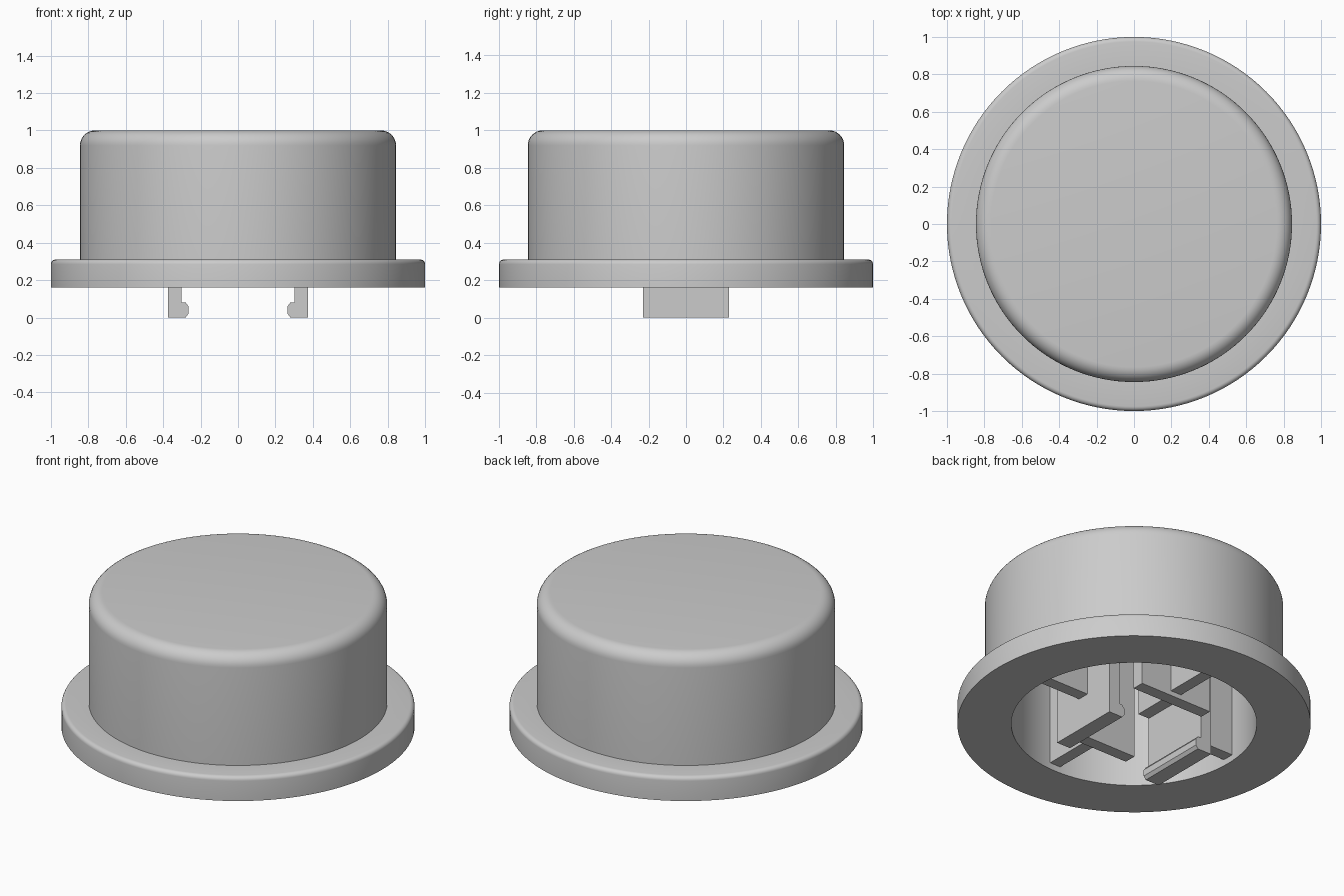
import bpy, bmesh, math

old = bpy.data.objects.get("Cube")
if old:
    bpy.data.objects.remove(old)

grey = bpy.data.materials.new("plain_grey")
grey.use_nodes = True
grey.diffuse_color = (0.6, 0.6, 0.6, 1)
grey.node_tree.nodes["Principled BSDF"].inputs["Base Color"].default_value = (0.6, 0.6, 0.6, 1)


def finish(name, bm):
    bmesh.ops.recalc_face_normals(bm, faces=bm.faces)
    mesh = bpy.data.meshes.new(name)
    bm.to_mesh(mesh)
    bm.free()
    obj = bpy.data.objects.new(name, mesh)
    mesh.materials.append(grey)
    bpy.context.collection.objects.link(obj)
    return obj


def lathe(name, profile, steps=128):
    bm = bmesh.new()
    verts = [bm.verts.new((r, 0, z)) for r, z in profile]
    edges = [bm.edges.new(pair) for pair in zip(verts, verts[1:])]
    bmesh.ops.spin(bm, geom=verts + edges, cent=(0, 0, 0), axis=(0, 0, 1),
                   angle=2 * math.pi, steps=steps)
    bmesh.ops.remove_doubles(bm, verts=bm.verts, dist=0.0005)
    return finish(name, bm)


def box(name, x0, x1, y0, y1, z0, z1):
    bm = bmesh.new()
    bmesh.ops.create_cube(bm, size=1)
    for v in bm.verts:
        v.co = (x1 if v.co.x > 0 else x0, y1 if v.co.y > 0 else y0, z1 if v.co.z > 0 else z0)
    return finish(name, bm)


def extrude_y(name, outline, half):
    bm = bmesh.new()
    face = bm.faces.new([bm.verts.new((x, -half, z)) for x, z in outline])
    out = bmesh.ops.extrude_face_region(bm, geom=[face])
    moved = [g for g in out["geom"] if isinstance(g, bmesh.types.BMVert)]
    bmesh.ops.translate(bm, verts=moved, vec=(0, 2 * half, 0))
    return finish(name, bm)


def fillet(r, z, radius, steps=8):
    # convex rounded corner, from the outer wall up to the flat top
    return [(r - radius + radius * math.cos(a), z - radius + radius * math.sin(a))
            for a in (i * math.pi / 2 / steps for i in range(steps + 1))]


# Hollow cap with a flange and rounded upper edges
CEILING, BORE = 0.85, 0.695
profile = ([(0, CEILING), (BORE, CEILING), (BORE, 0.16), (1, 0.16)]
           + fillet(1, 0.31, 0.025, 5) + [(0.845, 0.31)]
           + fillet(0.845, 1, 0.08) + [(0, 1)])
cap = lathe("cap", profile)
bpy.ops.object.select_all(action="DESELECT")
cap.select_set(True)
bpy.context.view_layer.objects.active = cap
bpy.ops.object.shade_smooth_by_angle(angle=math.radians(35))

# Two snap clips with inward hooks and a thicker root
clip = [(0.375, 0), (0.375, 0.86), (0.225, 0.86), (0.225, 0.41), (0.302, 0.41),
        (0.302, 0.08), (0.28, 0.08), (0.265, 0.06), (0.265, 0.02), (0.28, 0)]
for side, s in (("left", 1), ("right", -1)):
    extrude_y(side + "_clip", [(s * x, z) for x, z in clip], 0.23)

# Cross walls and the radial ribs tying walls and clips to the cap
TOP = 0.86
for side, s in (("back", 1), ("front", -1)):
    ya, yb = sorted((s * 0.295, s * 0.37))
    box(side + "_wall", -0.25, 0.25, ya, yb, 0.17, TOP)
    ya, yb = sorted((s * 0.36, s * 0.71))
    box(side + "_rib", -0.037, 0.037, ya, yb, 0.2, TOP)
for side, s in (("left", 1), ("right", -1)):
    xa, xb = sorted((s * 0.37, s * 0.71))
    box(side + "_rib", xa, xb, -0.037, 0.037, 0.2, TOP)
